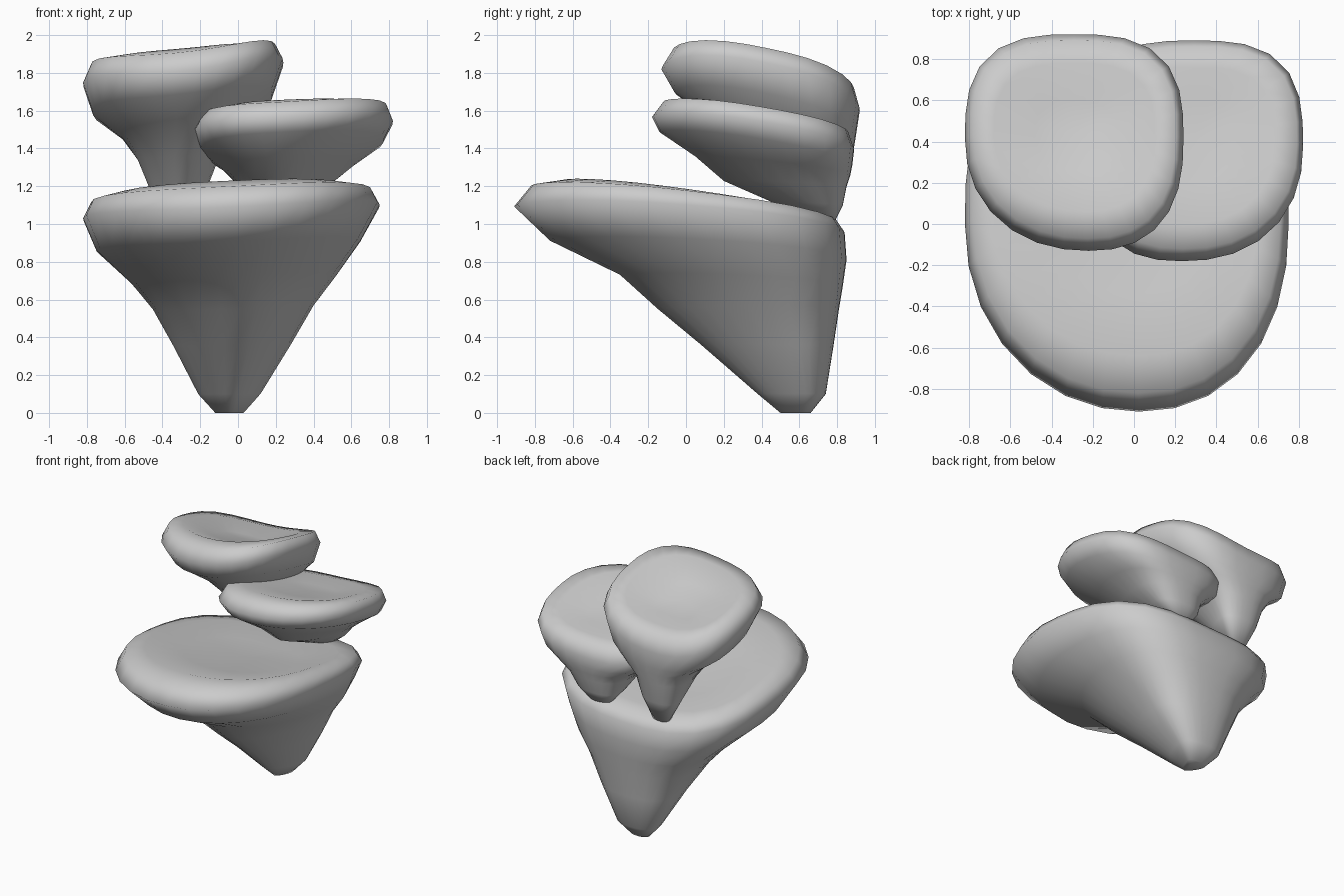
import bpy, bmesh, math

SEG = 28


def shelf(name, rows, roll, bend, skew, n_front, n_back):
    """Loft tilted superellipse rings from the stem tip, round the rim, into the dished top.
    Each row: left x, right x, front y, back y, front z, back z."""
    bm = bmesh.new()
    rim = max(rows, key=lambda r: r[1] - r[0])
    rim_i = rows.index(rim)
    mid_x = (rim[0] + rim[1]) / 2
    rings = []
    for k, (x0, x1, yf, yb, zf, zb) in enumerate(rows):
        grow = (x1 - x0) / (rim[1] - rim[0])
        shape = grow ** 1.5 if k < rim_i else 1.0
        # stem is a rounded triangle: keel in front, broad behind
        cx, cy = (x0 + x1) / 2, yf + (yb - yf) * (0.72 - 0.2 * shape)
        nf = 1.45 + (n_front - 1.45) * shape
        nb = 2.4 + (n_back - 2.4) * shape
        ring = []
        for i in range(SEG):
            a = 2 * math.pi * i / SEG
            c, s = math.cos(a), math.sin(a)
            n = nb if s > 0 else nf
            r = (abs(c) ** n + abs(s) ** n) ** (-1 / n)
            x = cx + r * c * (x1 - x0) / 2 + skew * grow * max(-s, 0) ** 2
            y = cy + r * s * (yb - cy if s > 0 else cy - yf)
            t = (y - yf) / (yb - yf)
            dx = x - mid_x
            z = zf + (zb - zf) * t + grow * (roll * dx + bend * dx * dx)
            ring.append(bm.verts.new((x, y, z)))
        rings.append(ring)
    for a, b in zip(rings, rings[1:]):
        for i in range(SEG):
            j = (i + 1) % SEG
            bm.faces.new((a[i], a[j], b[j], b[i]))
    # close the tip and the middle of the top
    bm.faces.new(list(reversed(rings[0])))
    bmesh.ops.poke(bm, faces=[bm.faces.new(rings[-1])])
    bmesh.ops.recalc_face_normals(bm, faces=bm.faces)
    for f in bm.faces:
        f.smooth = True
    me = bpy.data.meshes.new(name)
    bm.to_mesh(me)
    bm.free()
    ob = bpy.data.objects.new(name, me)
    bpy.context.collection.objects.link(ob)
    return ob


# Large bottom shelf
shelf("large_shelf", [
    (-0.12, 0.03, 0.50, 0.66, 0.00, 0.00),
    (-0.21, 0.12, 0.38, 0.74, 0.10, 0.10),
    (-0.34, 0.28, 0.08, 0.78, 0.36, 0.35),
    (-0.45, 0.40, -0.15, 0.81, 0.55, 0.55),
    (-0.57, 0.52, -0.35, 0.83, 0.73, 0.67),
    (-0.75, 0.65, -0.72, 0.85, 0.91, 0.81),
    (-0.82, 0.75, -0.91, 0.84, 1.09, 0.95),
    (-0.78, 0.71, -0.82, 0.80, 1.20, 1.01),
    (-0.67, 0.60, -0.64, 0.67, 1.23, 1.04),
    (-0.42, 0.36, -0.34, 0.42, 1.16, 1.04),
], 0.045, 0.08, 0.06, 2.15, 3.0)

# Upper left shelf
shelf("upper_left_shelf", [
    (-0.38, -0.25, 0.65, 0.78, 1.02, 1.00),
    (-0.46, -0.17, 0.52, 0.84, 1.17, 1.17),
    (-0.53, -0.10, 0.33, 0.87, 1.36, 1.33),
    (-0.62, 0.03, 0.12, 0.89, 1.56, 1.41),
    (-0.77, 0.18, -0.06, 0.90, 1.69, 1.47),
    (-0.82, 0.24, -0.13, 0.92, 1.81, 1.60),
    (-0.78, 0.20, -0.07, 0.89, 1.91, 1.71),
    (-0.68, 0.10, 0.06, 0.78, 1.93, 1.75),
    (-0.48, -0.10, 0.26, 0.60, 1.84, 1.74),
], 0.10, 0.36, 0.07, 2.3, 2.9)

# Middle right shelf
shelf("middle_right_shelf", [
    (0.13, 0.27, 0.66, 0.78, 1.02, 1.00),
    (0.05, 0.40, 0.45, 0.83, 1.12, 1.10),
    (0.00, 0.50, 0.20, 0.85, 1.23, 1.20),
    (-0.08, 0.62, 0.05, 0.87, 1.36, 1.26),
    (-0.20, 0.77, -0.14, 0.88, 1.49, 1.31),
    (-0.24, 0.82, -0.18, 0.89, 1.57, 1.39),
    (-0.20, 0.79, -0.12, 0.86, 1.65, 1.48),
    (-0.10, 0.68, 0.00, 0.76, 1.66, 1.51),
    (0.09, 0.49, 0.20, 0.60, 1.60, 1.51),
], 0.07, 0.12, -0.06, 2.4, 3.0)
